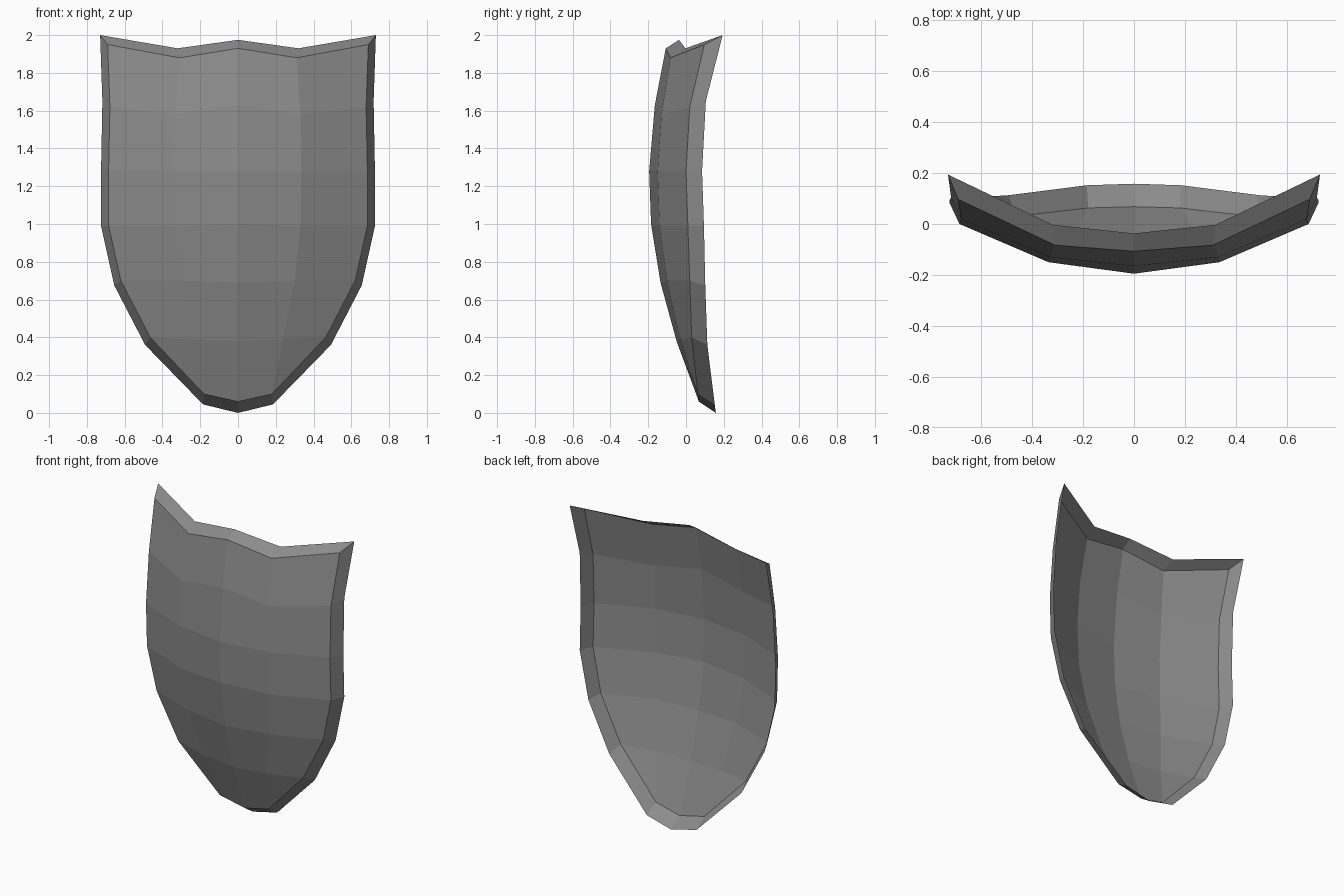
import bpy
import bmesh
from mathutils import Vector

default_cube = bpy.data.objects.get("Cube")
if default_cube:
    bpy.data.objects.remove(default_cube, do_unlink=True)


def make_material(name, colour):
    material = bpy.data.materials.new(name)
    material.use_nodes = True
    material.diffuse_color = colour
    shader = next(n for n in material.node_tree.nodes if n.type == "BSDF_PRINCIPLED")
    shader.inputs["Base Color"].default_value = colour
    return material


# Half of the bowed plate: columns running from top to bottom (x, y, z)
centre_column = [(0, -.107, 1.93), (0, -.165, 1.63), (0, -.195, 1.28),
                 (0, -.185, 1), (0, -.135, .69), (0, -.05, .38), (0, .068, .06)]
middle_column = [(.31, -.083, 1.88), (.33, -.13, 1.58), (.335, -.15, 1.28),
                 (.33, -.14, .99), (.3, -.1, .7), (.24, -.03, .39), (.18, .063, .1)]
edge_column = [(.69, .097, 1.95), (.678, .02, 1.62), (.685, 0, 1.28),
               (.685, .01, .99), (.62, .02, .7), (.465, .03, .4)]

# Flare of the rim behind each point of the outline, from top centre to bottom
rim_flare = [(0, .07, .045), (.01, .08, .05), (.04, .097, .05), (.04, .085, .03),
             (.04, .085, 0), (.04, .085, 0), (.035, .082, -.025), (.027, .083, -.04),
             (.005, .089, -.055), (0, .09, -.06)]

bm = bmesh.new()
centre, middle, edge = [[bm.verts.new(p) for p in column]
                        for column in (centre_column, middle_column, edge_column)]


def join_strip(first, second):
    """Quads between two rows of vertices."""
    for a, b, c, d in zip(first, first[1:], second[1:], second):
        bm.faces.new((a, b, c, d))


# Front plate, closing the side column with a triangle at the bottom
join_strip(centre, middle)
join_strip(middle[:-1], edge)
bm.faces.new((middle[-2], middle[-1], edge[-1]))

# Open rim swept back from the outline
outline = [centre[0], middle[0], *edge, middle[-1], centre[-1]]
rim = [bm.verts.new(v.co + Vector(flare)) for v, flare in zip(outline, rim_flare)]
join_strip(outline, rim)

# Mirror the other half and weld the centre seam
mirrored = bmesh.ops.mirror(bm, geom=bm.verts[:] + bm.edges[:] + bm.faces[:],
                            axis="X", merge_dist=.001)
bmesh.ops.remove_doubles(bm, verts=bm.verts[:], dist=.001)
bmesh.ops.recalc_face_normals(bm, faces=bm.faces[:])

# Make the plate face forwards
bm.normal_update()
if sum(f.normal.y * f.calc_area() for f in bm.faces) > 0:
    bmesh.ops.reverse_faces(bm, faces=bm.faces[:])

mesh = bpy.data.meshes.new("shield_plate")
bm.to_mesh(mesh)
bm.free()
mesh.materials.append(make_material("steel grey", (.26, .26, .26, 1)))
shield = bpy.data.objects.new("shield_plate", mesh)
bpy.context.collection.objects.link(shield)
